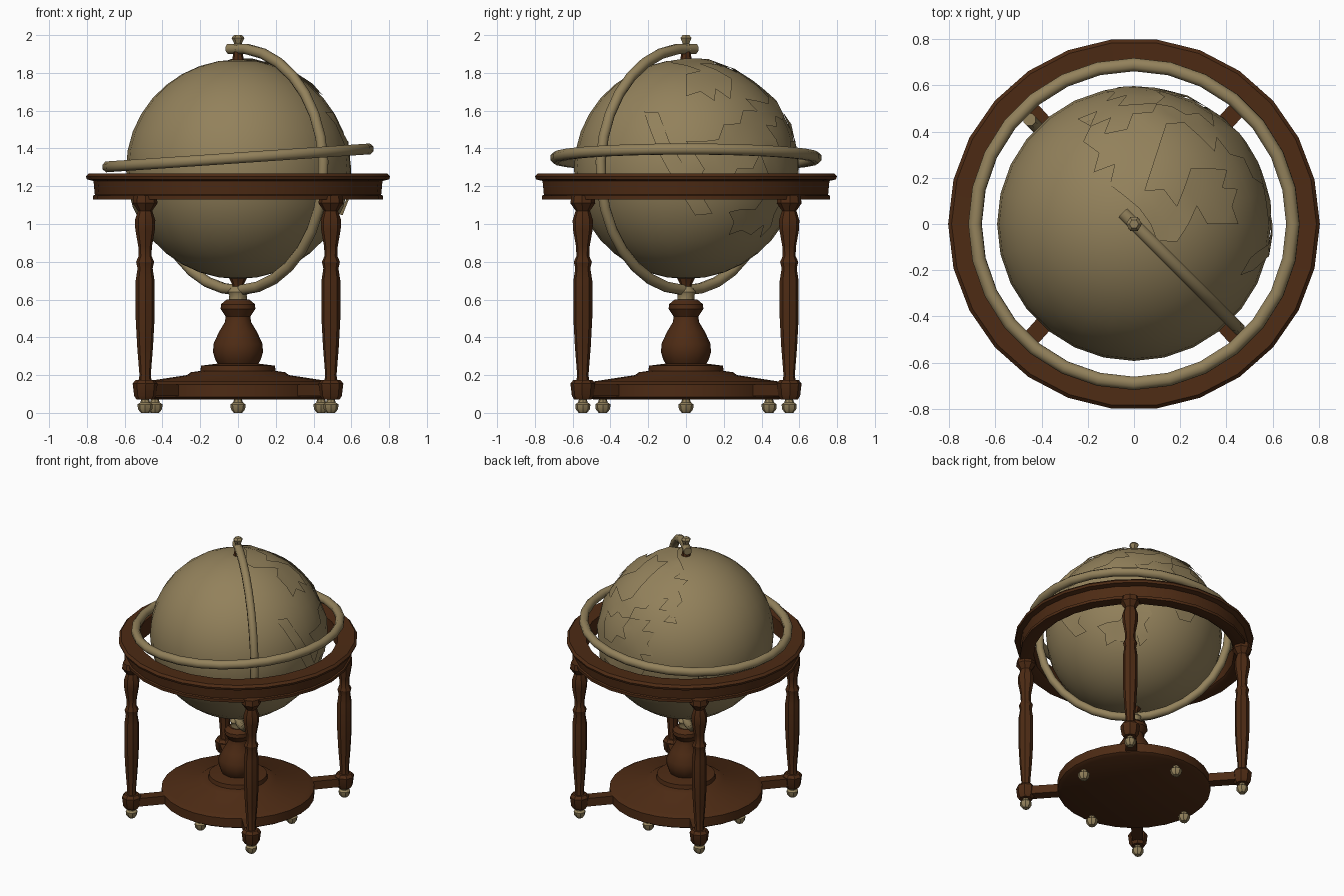
import bpy, bmesh, math, random
from mathutils import Vector, Matrix, noise

random.seed(4)
cube = bpy.data.objects.get("Cube")
if cube:
    bpy.data.objects.remove(cube, do_unlink=True)


def make_material(name, rgb):
    m = bpy.data.materials.new(name)
    m.use_nodes = True
    m.diffuse_color = (*rgb, 1)
    m.node_tree.nodes["Principled BSDF"].inputs["Base Color"].default_value = (*rgb, 1)
    return m


wood = make_material("dark wood", (0.075, 0.024, 0.007))
tan = make_material("aged tan", (0.29, 0.22, 0.105))

GLOBE_Z = 1.29
GLOBE_R = 0.593
LEG_R = 0.735
LEG_ANGLES = [math.radians(s + b) for b in (0, 180) for s in (48, -48)]


def finish(bm, name, mat, matrix=Matrix(), sharp=35):
    bmesh.ops.recalc_face_normals(bm, faces=bm.faces)
    me = bpy.data.meshes.new(name)
    bm.to_mesh(me)
    bm.free()
    me.materials.append(mat)
    ob = bpy.data.objects.new(name, me)
    bpy.context.collection.objects.link(ob)
    ob.matrix_world = matrix
    bpy.ops.object.select_all(action="DESELECT")
    ob.select_set(True)
    bpy.context.view_layer.objects.active = ob
    bpy.ops.object.shade_smooth_by_angle(angle=math.radians(sharp))
    return ob


def lathe(name, profile, mat, segs=12, closed=False, start=0, sweep=360, matrix=Matrix(), sharp=35):
    """Turn (radius, height) points around z; closed profiles make rings or arcs."""
    bm = bmesh.new()
    full = sweep == 360
    rows = []
    for i in range(segs if full else segs + 1):
        a = math.radians(start + sweep * i / segs)
        rows.append([bm.verts.new((r * math.cos(a), r * math.sin(a), z)) for r, z in profile])
    n = len(profile)
    for i in range(segs):
        a, b = rows[i], rows[(i + 1) % len(rows)]
        for j in range(n if closed else n - 1):
            k = (j + 1) % n
            bm.faces.new((a[j], b[j], b[k], a[k]))
    if not closed:
        for j in (0, -1):
            bm.faces.new([row[j] for row in rows])
    elif not full:
        bm.faces.new(rows[0])
        bm.faces.new(rows[-1])
    return finish(bm, name, mat, matrix, sharp)


def tube(radius, thick, sides=8):
    steps = [math.tau * (i + 0.5) / sides for i in range(sides)]
    return [(radius + thick * math.cos(t), thick * math.sin(t)) for t in steps]


def block(name, size, mat, matrix):
    bm = bmesh.new()
    bmesh.ops.create_cube(bm, size=1)
    bmesh.ops.scale(bm, vec=size, verts=bm.verts)
    return finish(bm, name, mat, matrix)


def caster(name, x, y):
    lathe(name, [(0.018, 0.08), (0.026, 0.055), (0.04, 0.045), (0.038, 0.02), (0.022, 0)],
          tan, 8, matrix=Matrix.Translation((x, y, 0)))


# Globe
bm = bmesh.new()
bmesh.ops.create_uvsphere(bm, u_segments=28, v_segments=18, radius=GLOBE_R)
finish(bm, "globe", tan, Matrix.Translation((0, 0, GLOBE_Z)) @ Matrix.Diagonal((1, 1, 0.98, 1)))

# Raised, slightly ragged land on one side of the globe
bm = bmesh.new()
bmesh.ops.create_icosphere(bm, subdivisions=4, radius=1)
facing = Vector((0.62, 0.62, 0.42)).normalized()
sea = [f for f in bm.faces
       if f.calc_center_median().normalized().dot(facing) < 0.5
       or noise.noise(f.calc_center_median() * 2.6) < 0.02]
bmesh.ops.delete(bm, geom=sea, context="FACES")
for v in bm.verts:
    edge = 0.012 if v.is_boundary else 0
    v.co *= GLOBE_R + 0.004 + edge * random.random()
finish(bm, "land_relief", tan, Matrix.Translation((0, 0, GLOBE_Z)) @ Matrix.Diagonal((1, 1, 0.98, 1)))

# Tilted horizon ring
lathe("horizon_ring", tube(0.69, 0.031), tan, 28, closed=True,
      matrix=Matrix.Translation((0, 0, 1.35)) @ Matrix.Rotation(math.radians(-3.9), 4, "Y"), sharp=60)

# Meridian: local x points outward along the diagonal, local y points up
diagonal = (Matrix.Translation((0, 0, GLOBE_Z)) @ Matrix.Rotation(math.radians(-45), 4, "Z")
            @ Matrix.Rotation(math.radians(90), 4, "X"))
lathe("meridian_arc", tube(0.64, 0.029), tan, 24, closed=True, start=-180, sweep=276,
      matrix=diagonal, sharp=60)

# Axis pins and top knob
lathe("top_pin", [(0.035, 1.85), (0.025, 1.9), (0.025, 1.93)], wood, 8)
lathe("bottom_pin", [(0.03, 0.65), (0.03, 0.68), (0.05, 0.72)], wood, 8)
lathe("top_knob", [(0.03, 1.92), (0.02, 1.955), (0.034, 1.985), (0.02, 2.0)], tan, 6)
lathe("neck_collar", [(0.05, 0.59), (0.046, 0.62), (0.055, 0.64), (0.03, 0.67)], tan, 10)

# Wooden table ring
lathe("table_ring", [(0.675, 1.14), (0.675, 1.262), (0.79, 1.268), (0.805, 1.252), (0.8, 1.236),
                     (0.765, 1.228), (0.758, 1.155), (0.768, 1.15), (0.768, 1.13), (0.69, 1.13)],
      wood, 26, closed=True)

# Turned pedestal and stepped round base
lathe("pedestal", [(0.1, 0.25), (0.12, 0.28), (0.132, 0.32), (0.13, 0.365), (0.1, 0.43), (0.07, 0.48),
                   (0.065, 0.51), (0.092, 0.55), (0.09, 0.575), (0.06, 0.6)], wood, 12)
lathe("base_disc", [(0.49, 0.07), (0.515, 0.085), (0.515, 0.15), (0.48, 0.168), (0.27, 0.2),
                    (0.25, 0.215), (0.2, 0.222), (0.195, 0.25), (0.1, 0.262)], wood, 28)
for i in range(4):
    a = math.tau * i / 4
    caster("base_caster", 0.44 * math.cos(a), 0.44 * math.sin(a))

# Four legs with foot blocks, casters and radial stretchers
leg_profile = [(0.06, 1.15), (0.066, 1.11), (0.038, 1.07), (0.054, 1.02), (0.052, 0.97), (0.036, 0.88),
               (0.034, 0.83), (0.048, 0.8), (0.04, 0.765), (0.05, 0.7), (0.05, 0.5), (0.042, 0.35),
               (0.03, 0.2), (0.036, 0.16)]
for a in LEG_ANGLES:
    x, y = LEG_R * math.cos(a), LEG_R * math.sin(a)
    spot = Matrix.Translation((x, y, 0))
    turn = Matrix.Rotation(a, 4, "Z")
    lathe("leg", leg_profile, wood, 8, matrix=spot @ turn)
    lathe("foot_block", [(0.045, 0.07), (0.058, 0.09), (0.066, 0.155), (0.05, 0.175)], wood, 8,
          matrix=spot @ turn)
    caster("leg_caster", x, y)
    block("stretcher", (0.28, 0.075, 0.06), wood, turn @ Matrix.Translation((0.59, 0, 0.12)))
